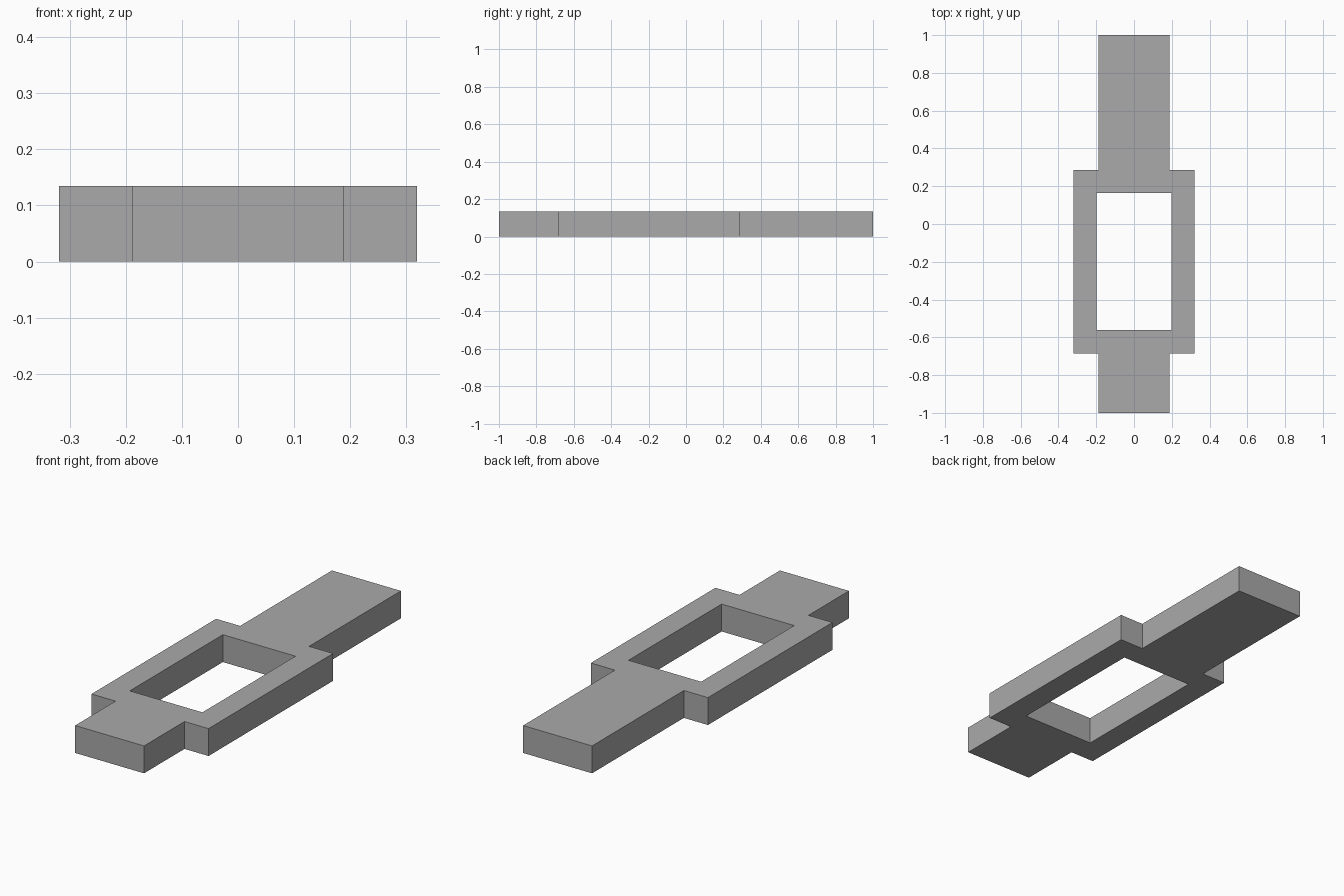
import bpy
import bmesh

HEIGHT = 0.135

cube = bpy.data.objects.get("Cube")
if cube:
    bpy.data.objects.remove(cube, do_unlink=True)

# Plain grey material
grey = bpy.data.materials.new("plain_grey")
grey.use_nodes = True
colour = (0.4, 0.4, 0.4, 1.0)
grey.diffuse_color = colour
grey.node_tree.nodes["Principled BSDF"].inputs["Base Color"].default_value = colour

# Half outline: front arm, frame side, back arm, then the window edge
half = [(0, -1), (0.188, -1), (0.188, -0.685), (0.319, -0.685),
        (0.319, 0.285), (0.188, 0.285), (0.188, 1), (0, 1),
        (0, 0.165), (0.198, 0.165), (0.198, -0.56), (0, -0.56)]

bm = bmesh.new()
for side in (1, -1):
    bm.faces.new([bm.verts.new((side * x, y, 0)) for x, y in half])
bmesh.ops.remove_doubles(bm, verts=bm.verts, dist=0.0001)
bmesh.ops.recalc_face_normals(bm, faces=bm.faces)

# Thicken the flat outline into a solid plate
extruded = bmesh.ops.extrude_face_region(bm, geom=bm.faces[:], use_keep_orig=True)
top = [v for v in extruded["geom"] if isinstance(v, bmesh.types.BMVert)]
bmesh.ops.translate(bm, verts=top, vec=(0, 0, HEIGHT))

# Join the two halves of each end wall
seams = [e for e in bm.edges
         if all(abs(v.co.x) < 0.0001 for v in e.verts)
         and abs(e.verts[0].co.z - e.verts[1].co.z) > 0.01]
bmesh.ops.dissolve_edges(bm, edges=seams, use_verts=False)
bmesh.ops.recalc_face_normals(bm, faces=bm.faces)

mesh = bpy.data.meshes.new("window_plate")
bm.to_mesh(mesh)
bm.free()
mesh.materials.append(grey)
plate = bpy.data.objects.new("window_plate", mesh)
bpy.context.collection.objects.link(plate)
